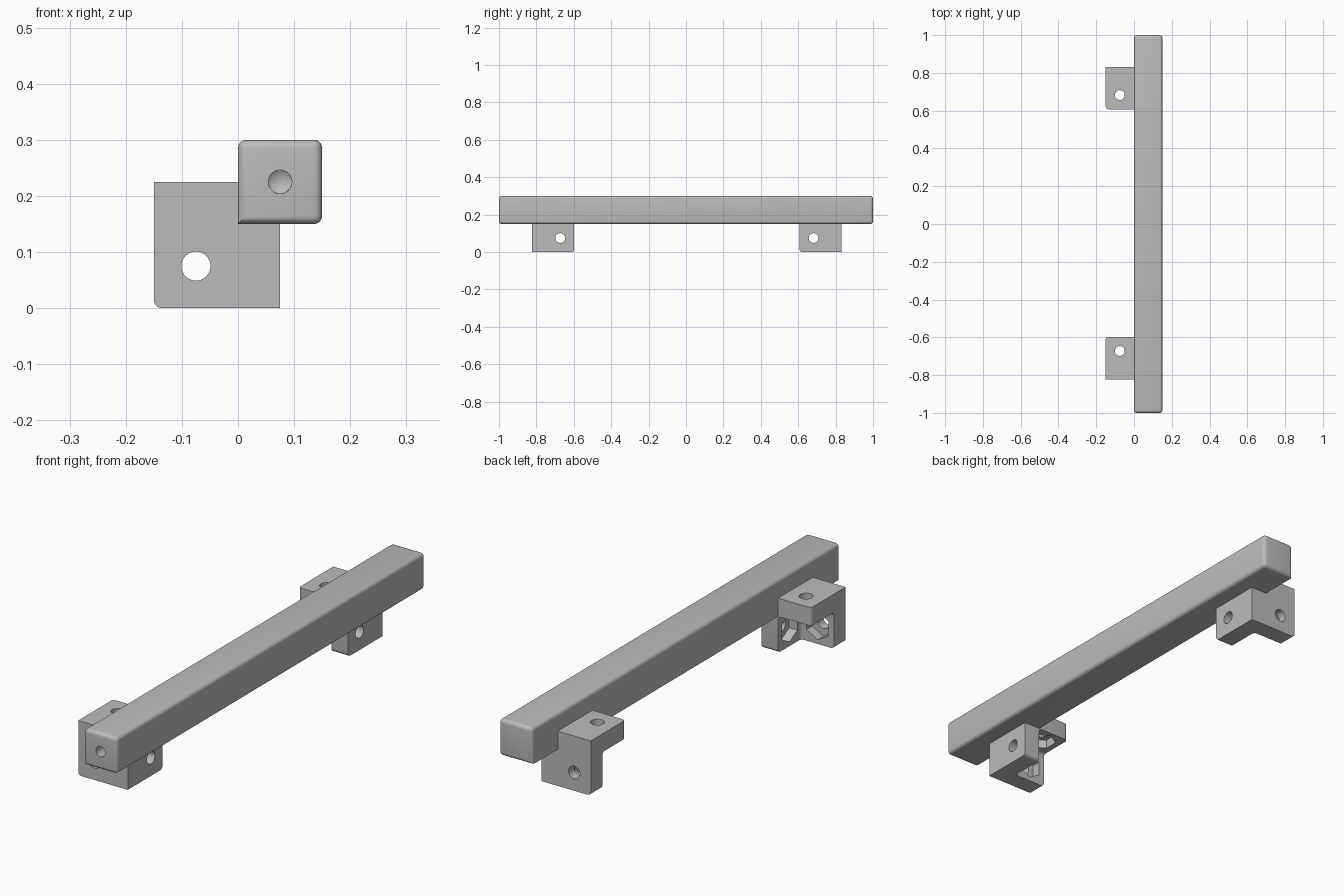
import bpy
import bmesh
import math
from mathutils import Matrix, Vector

if "Cube" in bpy.data.objects:
    bpy.data.objects.remove(bpy.data.objects["Cube"])

GREY = (0.5, 0.5, 0.5, 1.0)
grey = bpy.data.materials.new("plain grey")
grey.use_nodes = True
grey.diffuse_color = GREY
grey.node_tree.nodes["Principled BSDF"].inputs["Base Color"].default_value = GREY

FILLET = 0.015
SIZE, CAVITY = 0.225, 0.15
HOLE_AT = 0.075


def to_object(name, bm):
    bmesh.ops.recalc_face_normals(bm, faces=bm.faces)
    mesh = bpy.data.meshes.new(name)
    bm.to_mesh(mesh)
    bm.free()
    mesh.materials.append(grey)
    obj = bpy.data.objects.new(name, mesh)
    bpy.context.collection.objects.link(obj)
    return obj


def rounded_box(name, low, high, keep_edge):
    """Box whose edges chosen by keep_edge(p, q) are filleted."""
    low, high = Vector(low), Vector(high)
    bm = bmesh.new()
    bmesh.ops.create_cube(bm, size=1)
    for v in bm.verts:
        v.co = Vector([lo if c < 0 else hi for c, lo, hi in zip(v.co, low, high)])
    edges = [e for e in bm.edges if keep_edge(e.verts[0].co, e.verts[1].co)]
    bmesh.ops.bevel(bm, geom=edges, offset=FILLET, segments=5, profile=0.5,
                    affect='EDGES', clamp_overlap=True)
    return to_object(name, bm)


def rod(name, sides, r1, r2, start, end):
    """Prism or cone between two points."""
    start, end = Vector(start), Vector(end)
    axis = end - start
    turn = axis.to_track_quat('Z', 'Y').to_matrix().to_4x4()
    bm = bmesh.new()
    bmesh.ops.create_cone(bm, cap_ends=True, segments=sides, radius1=r1, radius2=r2,
                          depth=axis.length,
                          matrix=Matrix.Translation((start + end) / 2) @ turn)
    return to_object(name, bm)


def activate(obj):
    bpy.ops.object.select_all(action='DESELECT')
    obj.select_set(True)
    bpy.context.view_layer.objects.active = obj


def cut(obj, cutter):
    cutter.hide_render = True
    mod = obj.modifiers.new("cut", 'BOOLEAN')
    mod.operation = 'DIFFERENCE'
    mod.solver = 'EXACT'
    mod.object = cutter
    activate(obj)
    bpy.ops.object.modifier_apply(modifier=mod.name)
    bpy.data.objects.remove(cutter)


def smooth(obj):
    activate(obj)
    bpy.ops.object.shade_smooth_by_angle(angle=math.radians(30))


# Long square bar: every edge rounded except the lower inner one
def bar_edge(p, q):
    return not all(abs(v.x) < 1e-4 and abs(v.z - 0.15) < 1e-4 for v in (p, q))


bar = rounded_box("long_bar", (0, -1, 0.15), (0.15, 1, 0.3), bar_edge)

# Drilled hole with a pointed bottom in the front end
cut(bar, rod("drill", 32, 0.021, 0.021, (0.075, -1.05, 0.225), (0.075, -0.9, 0.225)))
cut(bar, rod("drill_tip", 32, 0.021, 0.0, (0.075, -0.9002, 0.225), (0.075, -0.885, 0.225)))
smooth(bar)


# Corner bracket: three plates meeting at a corner, each with a hole and nut pocket
def corner_bracket(name, y_start, direction):
    outer = Vector((0, 0, 0))
    inner = Vector((CAVITY,) * 3)
    obj = rounded_box(name, (0, 0, 0), (SIZE,) * 3,
                      lambda p, q: min((p - outer).length, (q - outer).length) < 1e-4)
    cut(obj, rounded_box("cavity", (-0.1,) * 3, (CAVITY,) * 3,
                         lambda p, q: min((p - inner).length, (q - inner).length) < 1e-4))
    for k in range(3):
        def at(depth):
            p = [HOLE_AT] * 3
            p[k] = depth
            return p
        cut(obj, rod("nut_pocket", 6, 0.058, 0.058, at(0.13), at(0.187)))
        cut(obj, rod("bolt_hole", 32, 0.026, 0.026, at(0.16), at(0.3)))
    obj.data.transform(Matrix.Translation((-0.15, y_start, 0))
                       @ Matrix.Diagonal((1, direction, 1, 1)))
    if direction < 0:
        obj.data.flip_normals()
    smooth(obj)


corner_bracket("front_bracket", -0.5975, -1)
corner_bracket("back_bracket", 0.6075, 1)
